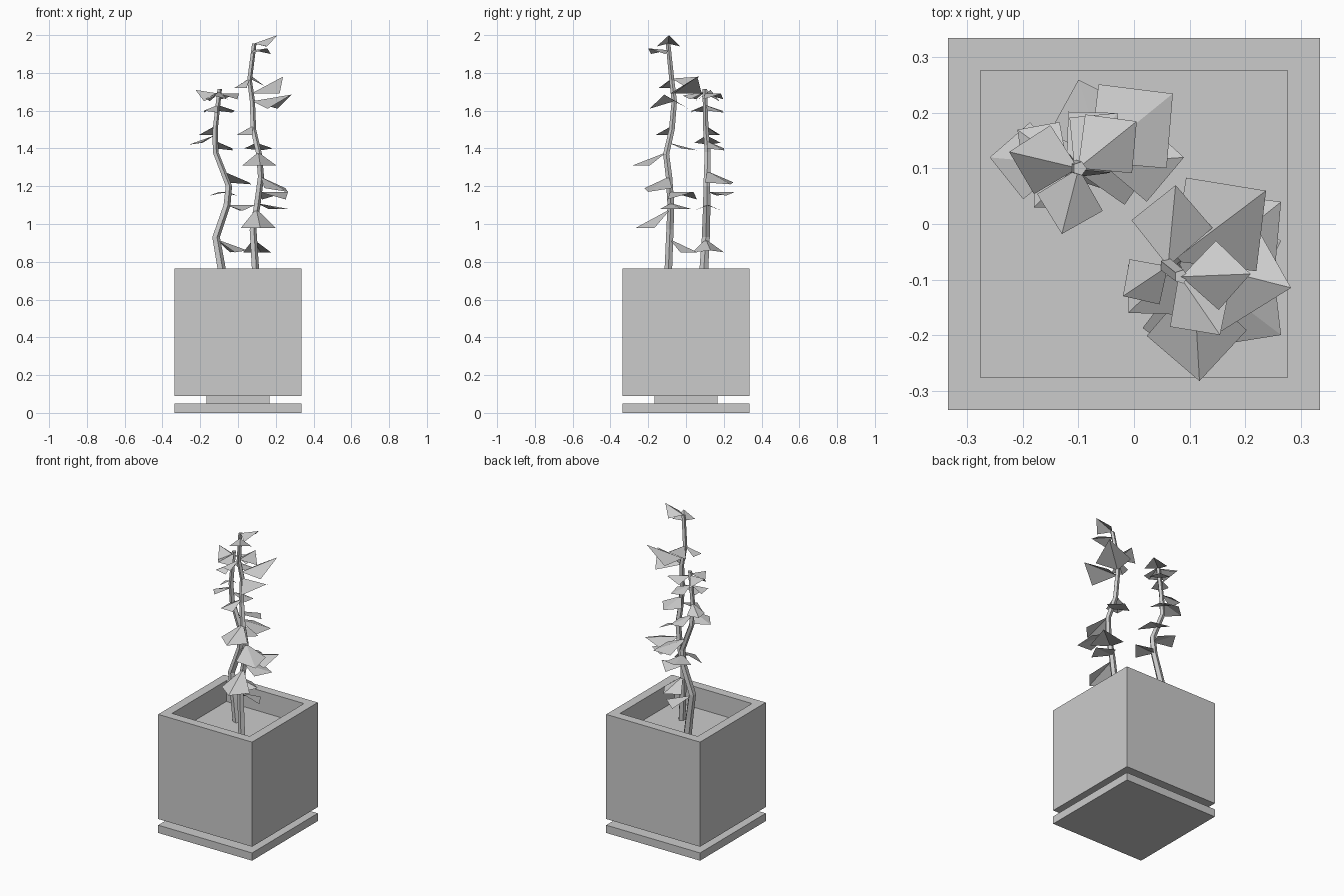
import bpy, bmesh, math
from mathutils import Vector

if "Cube" in bpy.data.objects:
    bpy.data.objects.remove(bpy.data.objects["Cube"])


def make_object(name, bm):
    mesh = bpy.data.meshes.new(name)
    bm.to_mesh(mesh)
    bm.free()
    obj = bpy.data.objects.new(name, mesh)
    bpy.context.collection.objects.link(obj)
    return obj


def square_box(name, half, z0, z1):
    bm = bmesh.new()
    bmesh.ops.create_cube(bm, size=1)
    for v in bm.verts:
        v.co = (v.co.x * 2 * half, v.co.y * 2 * half, z0 if v.co.z < 0 else z1)
    return bm if name is None else make_object(name, bm)


# Planter: foot plate, recessed neck, hollowed box
square_box("foot_plate", 0.335, 0, 0.05)
square_box("neck", 0.168, 0.05, 0.09)
bm = square_box(None, 0.335, 0.09, 0.765)
top = max(bm.faces, key=lambda f: f.calc_center_median().z)
bmesh.ops.inset_region(bm, faces=[top], thickness=0.082)
inner = bmesh.ops.extrude_face_region(bm, geom=[top])["geom"]
bmesh.ops.translate(bm, vec=(0, 0, -0.135),
                    verts=[g for g in inner if isinstance(g, bmesh.types.BMVert)])
if top.is_valid:
    bmesh.ops.delete(bm, geom=[top], context='FACES_ONLY')
bmesh.ops.recalc_face_normals(bm, faces=bm.faces[:])
make_object("planter_box", bm)


# Stem: five-sided tube through a bent path
def stem(name, path, r0, r1, sides=5):
    bm = bmesh.new()
    rings = []
    for i, p in enumerate(path):
        r = r0 + (r1 - r0) * i / (len(path) - 1)
        rings.append([bm.verts.new((p[0] + r * math.cos(2 * math.pi * k / sides),
                                    p[1] + r * math.sin(2 * math.pi * k / sides), p[2]))
                      for k in range(sides)])
    for a, b in zip(rings, rings[1:]):
        for k in range(sides):
            n = (k + 1) % sides
            bm.faces.new((a[k], a[n], b[n], b[k]))
    bm.faces.new(rings[0][::-1])
    bm.faces.new(rings[-1])
    make_object(name, bm)


def on_path(path, z):
    for a, b in zip(path, path[1:]):
        if z <= b[2]:
            break
    return Vector(a).lerp(Vector(b), (z - a[2]) / (b[2] - a[2]))


# Leaves: kites folded along the midrib (root z, tip x, tip y, tip z, side z)
def leaves(name, path, specs):
    bm = bmesh.new()
    for z, tx, ty, tz, sz in specs:
        root = on_path(path, z)
        run = Vector((tx - root.x, ty - root.y, 0))
        across = Vector((-run.y, run.x, 0)) * 0.5
        mid = Vector((root.x, root.y, sz)) + run * 0.52
        a, t = bm.verts.new(root), bm.verts.new((tx, ty, tz))
        l, r = bm.verts.new(mid + across), bm.verts.new(mid - across)
        bm.faces.new((a, t, l))
        bm.faces.new((a, r, t))
    make_object(name, bm)


tall = [(0.10, -0.10, 0.63), (0.09, -0.093, 0.77), (0.078, -0.085, 0.97), (0.10, -0.08, 1.10),
        (0.12, -0.09, 1.25), (0.11, -0.105, 1.37), (0.08, -0.075, 1.5),
        (0.075, -0.062, 1.65), (0.06, -0.075, 1.76), (0.085, -0.095, 1.955)]
short = [(-0.07, 0.09, 0.63), (-0.09, 0.095, 0.77), (-0.118, 0.105, 0.93), (-0.06, 0.11, 1.10),
         (-0.05, 0.11, 1.20), (-0.12, 0.115, 1.38), (-0.122, 0.105, 1.5), (-0.098, 0.10, 1.715)]
stem("tall_stem", tall, 0.022, 0.013)
stem("short_stem", short, 0.026, 0.013)

leaves("tall_stem_leaves", tall, [
    (0.92, 0.12, 0.06, 0.85, 0.85),
    (1.08, 0.118, -0.265, 0.98, 0.98),
    (1.11, 0.265, -0.03, 1.08, 1.08),
    (1.17, 0.265, 0.04, 1.17, 1.13),
    (1.38, 0.118, -0.283, 1.31, 1.31),
    (1.25, 0.265, -0.20, 1.17, 1.19),
    (1.43, 0.12, 0.06, 1.39, 1.40),
    (1.52, -0.01, -0.16, 1.47, 1.47),
    (1.65, 0.283, -0.115, 1.685, 1.61),
    (1.69, 0.238, 0.06, 1.78, 1.69),
    (1.77, 0.075, 0.07, 1.78, 1.73),
    (1.77, -0.02, -0.13, 1.72, 1.72),
    (1.92, 0.155, -0.20, 1.93, 1.90),
    (1.955, 0.21, -0.09, 2.0, 1.94),
])
leaves("short_stem_leaves", short, [
    (0.92, 0.05, 0.13, 0.86, 0.85),
    (1.10, 0.09, 0.12, 1.10, 1.07),
    (1.17, -0.10, 0.26, 1.17, 1.15),
    (1.28, 0.07, 0.235, 1.21, 1.22),
    (1.44, -0.03, 0.20, 1.39, 1.40),
    (1.47, -0.26, 0.12, 1.42, 1.43),
    (1.52, -0.21, 0.17, 1.47, 1.47),
    (1.63, -0.03, 0.20, 1.59, 1.60),
    (1.63, -0.18, 0.03, 1.60, 1.59),
    (1.69, 0.005, 0.185, 1.69, 1.66),
    (1.69, -0.225, 0.13, 1.71, 1.65),
    (1.70, -0.13, -0.018, 1.68, 1.66),
])
